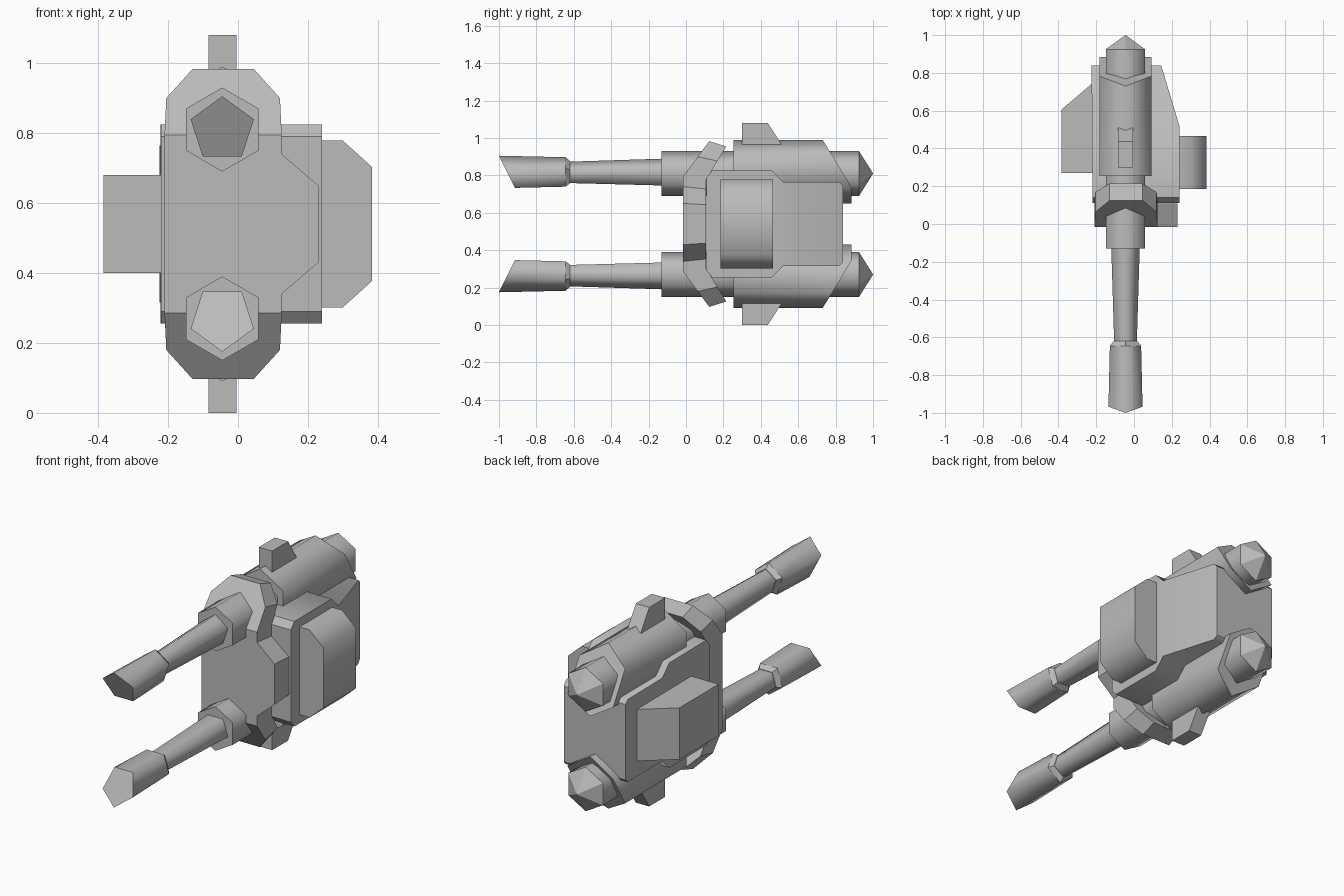
import bpy, bmesh, math

cube = bpy.data.objects.get("Cube")
if cube:
    bpy.data.objects.remove(cube, do_unlink=True)

grey = bpy.data.materials.new("plain_grey")
grey.use_nodes = True
grey.diffuse_color = (0.5, 0.5, 0.5, 1)
grey.node_tree.nodes["Principled BSDF"].inputs["Base Color"].default_value = (0.5, 0.5, 0.5, 1)

MID = 0.54      # height of the mirror plane between the two guns
AXIS_X = -0.045  # side offset of the guns
AXIS_Z = 0.81   # height of the upper gun axis


def loft(name, rings, smooth=30, flip=1):
    """Skin rings of equal length, cap the ends; flip=-1 mirrors about MID."""
    bm = bmesh.new()
    rows = [[bm.verts.new((x, y, MID + flip * (z - MID))) for x, y, z in r] for r in rings]
    n = len(rows[0])
    for a, b in zip(rows, rows[1:]):
        for i in range(n):
            j = (i + 1) % n
            bm.faces.new((a[i], a[j], b[j], b[i])).smooth = True
    caps = [bm.faces.new(rows[0]), bm.faces.new(rows[-1])]
    bmesh.ops.recalc_face_normals(bm, faces=bm.faces)
    for e in bm.edges:
        e.smooth = e.calc_face_angle(0) < math.radians(smooth)
    for f in caps:
        for e in f.edges:
            e.smooth = False
    mesh = bpy.data.meshes.new(name)
    bm.to_mesh(mesh)
    bm.free()
    mesh.materials.append(grey)
    ob = bpy.data.objects.new(name, mesh)
    bpy.context.collection.objects.link(ob)
    return ob


def polygon(sides, r, y, z=AXIS_Z, wide=1.0):
    """Regular ring around the gun axis with one corner up."""
    angles = [math.tau * i / sides for i in range(sides)]
    return [(AXIS_X + wide * r * math.sin(a), y, z + r * math.cos(a)) for a in angles]


# Main body: slices along y (y, left x, right x, half height)
slices = [(0.11, -0.22, 0.24, 0.25), (0.14, -0.22, 0.24, 0.285),
          (0.46, -0.222, 0.24, 0.285), (0.52, -0.222, 0.24, 0.225),
          (0.82, -0.225, 0.15, 0.225), (0.84, -0.225, 0.145, 0.205)]
loft("body", [[(l, y, MID - h), (r, y, MID - h), (r, y, MID + h), (l, y, MID + h)]
              for y, l, r, h in slices], 46)

# Front shield: bent plate, half the levels mirrored (height, left x, right x)
upper = [(0.11, -0.21, 0.23), (0.20, -0.21, 0.125), (0.255, -0.21, 0.125),
         (0.36, -0.205, 0.12), (0.443, -0.13, 0.045)]
levels = [(-h, l, r) for h, l, r in reversed(upper)] + upper
rings = []
for h, l, r in levels:
    bend = max(0, abs(h) - 0.255)
    front, back = -0.015 + 0.74 * bend, 0.108 + 0.57 * bend
    zf, zb = MID + h, MID + h * 0.935
    rings.append([(l, front, zf), (r, front, zf), (r, back, zb), (l, back, zb)])
loft("front_shield", rings, 20)

# Side box with chamfered outer edges
box = [(0.22, 0.238), (0.30, 0.238), (0.383, 0.163), (0.383, -0.163), (0.30, -0.238), (0.22, -0.238)]
loft("side_box", [[(x, y, MID + h) for x, h in box] for y in (0.185, 0.465)], 50)

# Mounting wedge on the other side
wedge = [(-0.2, 0.27), (-0.385, 0.27), (-0.385, 0.605), (-0.2, 0.762)]
loft("side_wedge", [[(x, y, z) for x, y in wedge] for z in (0.40, 0.68)])

for side, s in (("upper", 1), ("lower", -1)):
    # Hexagonal core tube and its pointed rear cap
    loft(side + "_core_tube", [polygon(6, 0.12, -0.13), polygon(6, 0.12, 0.925)], 65, s)
    loft(side + "_rear_cap", [polygon(6, 0.12, 0.925), polygon(6, 0.001, 1.0)], 5, s)

    # Hexagonal housing, rear end cut on a slant
    hexa = polygon(6, 0.17, 0.255, 0.82, 0.935)
    cut = [(x, min(0.885, 0.73 + 0.625 * (0.99 - z)), z) for x, y, z in hexa]
    loft(side + "_housing", [hexa, cut], 65, s)

    # Five-sided tapered barrel
    loft(side + "_barrel", [polygon(5, 0.08, -0.1), polygon(5, 0.063, -0.63)], 75, s)

    # Muzzle: flared collar and slanted mouth
    mouth = [(x, -1.0 + 0.5 * (0.905 - z), z) for x, y, z in polygon(5, 0.095, 0)]
    loft(side + "_muzzle_collar", [polygon(5, 0.066, -0.62), polygon(5, 0.087, -0.645)], 30, s)
    loft(side + "_muzzle", [polygon(5, 0.087, -0.645), mouth], 75, s)

    # Sight block on the housing
    sight = [(0.3, 0.94), (0.3, 1.08), (0.437, 1.08), (0.527, 0.94)]
    loft(side + "_sight", [[(x, y, z) for y, z in sight] for x in (-0.085, -0.005)], 30, s)
